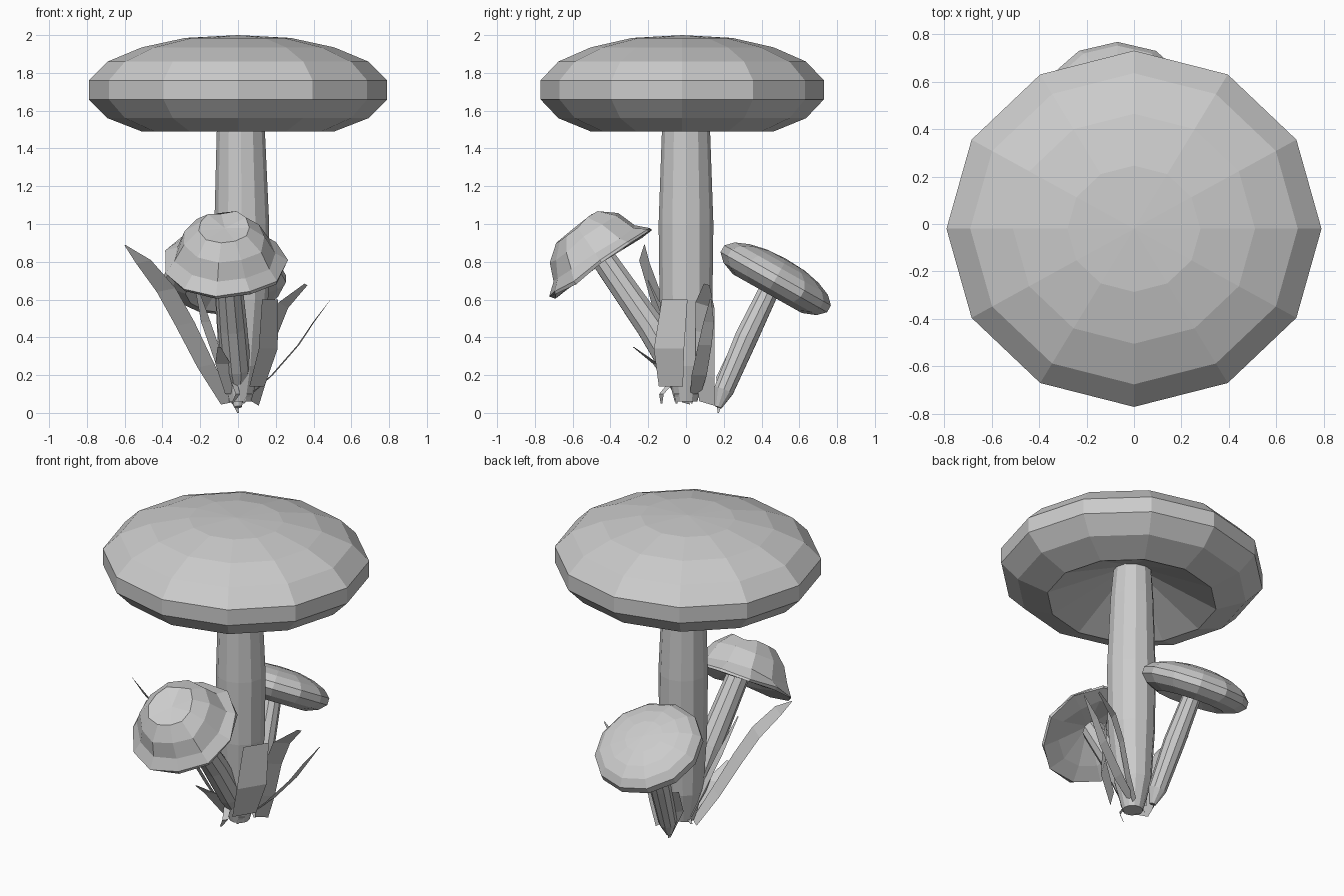
import bpy
import bmesh
import math
import random
from mathutils import Vector

random.seed(4)
if "Cube" in bpy.data.objects:
    bpy.data.objects.remove(bpy.data.objects["Cube"], do_unlink=True)

grey = bpy.data.materials.new("plain_grey")
grey.use_nodes = True
grey.diffuse_color = (0.6, 0.6, 0.6, 1)
grey.node_tree.nodes["Principled BSDF"].inputs["Base Color"].default_value = (0.6, 0.6, 0.6, 1)


def finish(name, bm, closed=True):
    if closed:
        bmesh.ops.recalc_face_normals(bm, faces=bm.faces)
    mesh = bpy.data.meshes.new(name)
    bm.to_mesh(mesh)
    bm.free()
    mesh.materials.append(grey)
    obj = bpy.data.objects.new(name, mesh)
    bpy.context.collection.objects.link(obj)
    return obj


def skin(bm, rings, start, end):
    """Join rings of vertices and close both ends to a point."""
    n = len(rings[0])
    for a, b in zip(rings, rings[1:]):
        for i in range(n):
            j = (i + 1) % n
            bm.faces.new((a[i], a[j], b[j], b[i]))
    for ring, tip in ((rings[0], start), (rings[-1], end)):
        centre = bm.verts.new(tip)
        for i in range(n):
            bm.faces.new((ring[i], ring[(i + 1) % n], centre))


def cap(name, profile, centre, axis, sides=12, size=1, squash=1, jitter=0):
    """Faceted cap: the profile starts and ends on the axis."""
    turn = Vector((0, 0, 1)).rotation_difference(Vector(axis))
    place = lambda x, y, h: Vector(centre) + turn @ (Vector((x, y * squash, h)) * size)
    bm = bmesh.new()
    rings = []
    for r, h in profile[1:-1]:
        ring = []
        for i in range(sides):
            a = math.tau * i / sides
            rr = r + random.uniform(-jitter, jitter)
            hh = h + random.uniform(-jitter, jitter)
            ring.append(bm.verts.new(place(rr * math.cos(a), rr * math.sin(a), hh)))
        rings.append(ring)
    skin(bm, rings, place(0, 0, profile[0][1]), place(0, 0, profile[-1][1]))
    return finish(name, bm)


def stem(name, path, radii, sides=10):
    """Faceted tube along a path."""
    pts = [Vector(p) for p in path]
    bm = bmesh.new()
    rings = []
    for k, (p, r) in enumerate(zip(pts, radii)):
        along = pts[min(k + 1, len(pts) - 1)] - pts[max(k - 1, 0)]
        turn = Vector((0, 0, 1)).rotation_difference(along)
        rings.append([bm.verts.new(p + turn @ Vector((r * math.cos(math.tau * i / sides),
                                                      r * math.sin(math.tau * i / sides), 0)))
                      for i in range(sides)])
    skin(bm, rings, pts[0], pts[-1])
    return finish(name, bm)


def blade(name, path, across, widths):
    """Flat grass strip; widths are factors of the across vector."""
    bm = bmesh.new()
    rows = []
    for p, w in zip(path, widths):
        side = Vector(across) * w / 2
        rows.append((bm.verts.new(Vector(p) - side), bm.verts.new(Vector(p) + side)))
    for a, b in zip(rows, rows[1:]):
        bm.faces.new((a[0], a[1], b[1], b[0]))
    return finish(name, bm, closed=False)


# Main mushroom: domed cap with a hollow underside
dome = [(0, 0.29), (0.28, 0.275), (0.51, 0.225), (0.69, 0.15), (0.79, 0.05),
        (0.79, -0.05), (0.69, -0.15), (0.51, -0.22), (0, 0.02)]
cap("main_cap", dome, (0, -0.02, 1.71), (0, 0, 1), squash=0.95)
stem("main_stem",
     [(0.01, 0, 0.06), (0.01, 0, 0.25), (0.02, 0, 0.6), (0.02, 0, 1), (0.015, 0, 1.48), (0.01, 0, 1.72)],
     [0.06, 0.11, 0.14, 0.145, 0.128, 0.11], sides=12)

# Back mushroom: small tilted copy of the main form
cap("back_cap", dome, (-0.07, 0.475, 0.71), (0, 0.49, 0.87), size=0.41)
stem("back_stem",
     [(0, 0.17, 0.03), (-0.01, 0.2, 0.12), (-0.04, 0.32, 0.4), (-0.07, 0.455, 0.68)],
     [0.02, 0.055, 0.064, 0.055])

# Front mushroom: crumpled cap with a thin flared rim
crumpled = [(0, 0.215), (0.14, 0.225), (0.22, 0.15), (0.27, 0.05),
            (0.325, 0.0), (0.32, -0.015), (0.22, 0.0), (0, 0.1)]
cap("front_cap", crumpled, (-0.07, -0.45, 0.8), (0, -0.565, 0.825), sides=11, jitter=0.012)
stem("front_stem",
     [(0, 0, 0.1), (-0.01, -0.06, 0.24), (-0.03, -0.19, 0.46), (-0.06, -0.44, 0.82)],
     [0.04, 0.078, 0.078, 0.068])

# Grass blades around the base
blade("long_grass_right",
      [(-0.06, 0, 0.05), (-0.17, -0.06, 0.25), (-0.28, -0.12, 0.47), (-0.38, -0.17, 0.65),
       (-0.5, -0.22, 0.8), (-0.6, -0.22, 0.89)],
      (0.1, -0.07, 0.02), [0.6, 0.9, 1, 1, 0.8, 0.05])
blade("broad_grass_left",
      [(0.1, -0.08, 0.14), (0.16, -0.09, 0.34), (0.17, -0.06, 0.6)],
      (0.1, 0.16, 0), [0.8, 1, 0.85])
blade("bent_grass_left",
      [(0.09, 0.11, 0.05), (0.13, 0.1, 0.2), (0.18, 0.1, 0.42), (0.24, 0.1, 0.57), (0.36, 0.11, 0.68)],
      (0.05, 0.1, -0.03), [0.8, 1, 1, 1, 0.3])
blade("thin_grass_left",
      [(0.07, 0.05, 0.1), (0.18, 0.07, 0.2), (0.32, 0.1, 0.36), (0.4, 0.12, 0.48), (0.49, 0.13, 0.6)],
      (0.01, 0.08, 0.0), [0.7, 1, 0.9, 0.7, 0.1])
blade("inner_grass_right",
      [(-0.04, 0.02, 0.1), (-0.1, -0.04, 0.28), (-0.17, -0.1, 0.48), (-0.23, -0.2, 0.7)],
      (0.05, -0.03, 0), [1, 1, 1, 0.2])
blade("back_grass",
      [(0, 0.17, 0.0), (-0.05, 0.2, 0.19), (-0.08, 0.27, 0.35)],
      (0.09, 0.08, 0), [0.1, 1, 0.8])
blade("short_grass_front",
      [(-0.04, -0.05, 0.1), (-0.08, -0.16, 0.26), (-0.1, -0.28, 0.35)],
      (0.08, 0.03, 0), [0.7, 1, 0.2])

# Small root threads
for i, (x, y) in enumerate([(-0.02, -0.13), (0.04, -0.05), (-0.05, 0.03)]):
    blade("root_%d" % (i + 1),
          [(x, y * 0.6, 0.16), (x + 0.02, y, 0.1), (x - 0.01, y, 0.05)],
          (0.03, 0.03, 0), [1, 0.8, 0.3])
